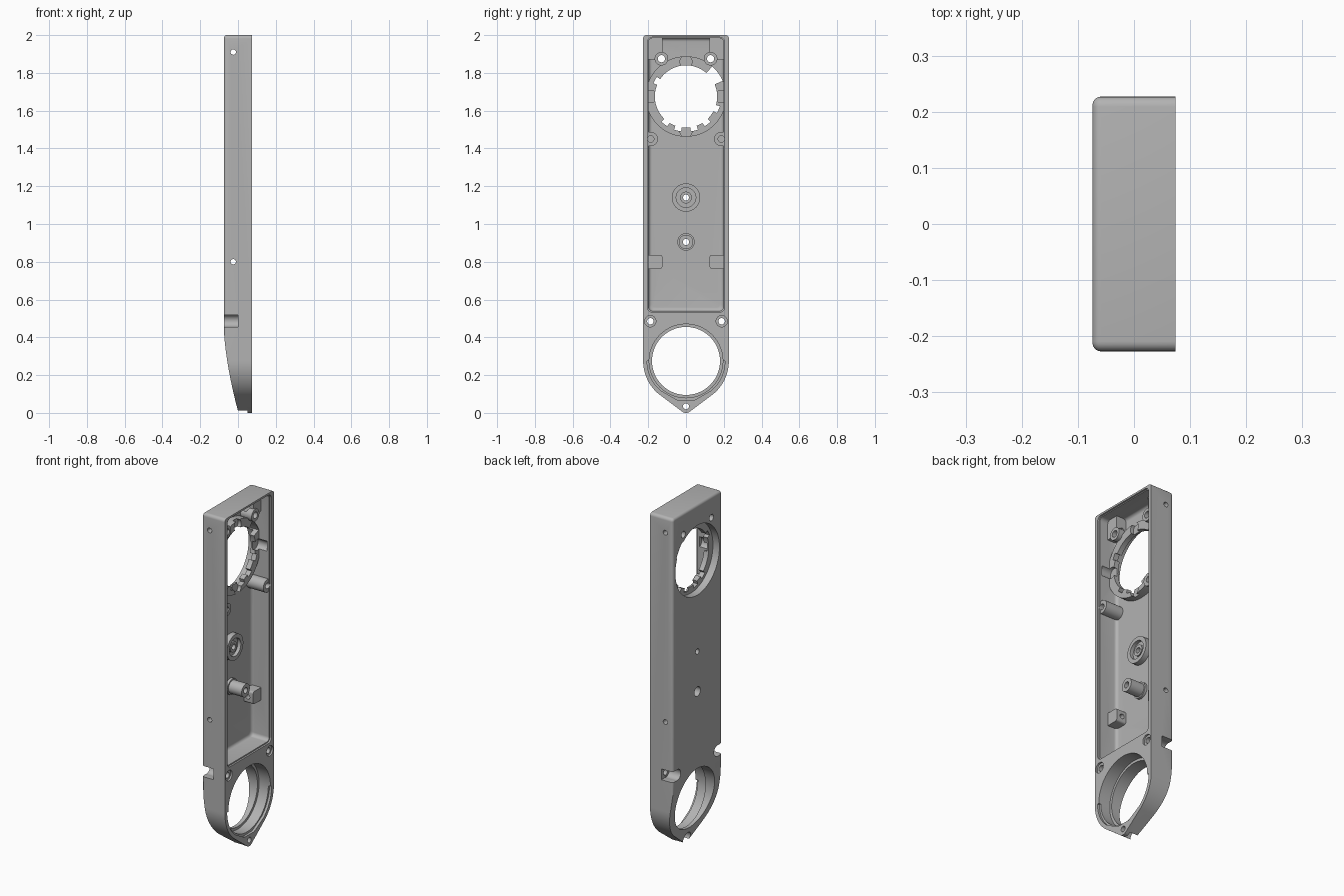
import bpy, bmesh, math

if "Cube" in bpy.data.objects:
    bpy.data.objects.remove(bpy.data.objects["Cube"])

BACK, FRONT = -0.074, 0.074      # shell runs along x, its open face looks to +x
FLOOR = -0.05


def arc(cy, cz, r, a0, a1, n=24):
    return [(cy + r * math.cos(math.radians(a0 + (a1 - a0) * i / n)),
             cz + r * math.sin(math.radians(a0 + (a1 - a0) * i / n))) for i in range(n + 1)]


def circle(cy, cz, r, n=48):
    return arc(cy, cz, r, 0, 360, n)[:-1]


def rect(y0, y1, z0, z1, r=0.0):
    if r <= 0:
        return [(y0, z0), (y1, z0), (y1, z1), (y0, z1)]
    return (arc(y1 - r, z1 - r, r, 0, 90, 6) + arc(y0 + r, z1 - r, r, 90, 180, 6)
            + arc(y0 + r, z0 + r, r, 180, 270, 6) + arc(y1 - r, z0 + r, r, 270, 360, 6))


def sector(cz, r, a0, a1):
    return [(0, cz)] + arc(0, cz, r, a0, a1, 12)


def loft(name, layers, axis='x'):
    """Closed solid through layers of (height, 2D points)."""
    bm = bmesh.new()
    rows = []
    for h, pts in layers:
        rows.append([bm.verts.new((h, a, b) if axis == 'x' else (a, h, b)) for a, b in pts])
    n = len(rows[0])
    for lo, hi in zip(rows, rows[1:]):
        for i in range(n):
            j = (i + 1) % n
            bm.faces.new((lo[i], lo[j], hi[j], hi[i]))
    bm.faces.new(rows[0][::-1])
    bm.faces.new(rows[-1])
    bmesh.ops.recalc_face_normals(bm, faces=bm.faces)
    me = bpy.data.meshes.new(name)
    bm.to_mesh(me)
    bm.free()
    ob = bpy.data.objects.new(name, me)
    bpy.context.collection.objects.link(ob)
    return ob


def outline(d):
    """Housing outline shrunk by d: square top, round bottom, small rounded tip."""
    w, t = 0.227 - d, 0.035 - d
    a = math.degrees(math.asin(0.8))
    return (arc(0.209, 1.982, 0.018 - d, 0, 90, 5) + arc(-0.209, 1.982, 0.018 - d, 90, 180, 5)
            + arc(0, 0.275, w, 180, 180 + a, 20) + arc(0, 0.035, t, 180 + a, 360 - a, 10)
            + arc(0, 0.275, w, 360 - a, 360, 20))


# Outer shell with a rounded back edge
R = 0.015
shell = [(BACK + R * (1 - math.sin(t)), outline(R * (1 - math.cos(t))))
         for t in [math.pi / 2 * (1 - i / 5) for i in range(6)]]
body = loft("housing", shell + [(FRONT, outline(0))])
bpy.context.view_layer.objects.active = body
body.select_set(True)


def combine(tool, op):
    tool.hide_render = True
    m = body.modifiers.new("bool", 'BOOLEAN')
    m.operation, m.object, m.solver = op, tool, 'EXACT'
    bpy.ops.object.modifier_apply(modifier=m.name)
    bpy.data.objects.remove(tool)


def cut(pts, h0, h1, axis='x'):
    combine(loft("cutter", [(h0, pts), (h1, pts)], axis), 'DIFFERENCE')


def add(pts, h0, h1):
    combine(loft("boss", [(h0, pts), (h1, pts)]), 'UNION')


# Curved underside of the lower end
curve = [(BACK - 0.001 + 0.075 * (i / 20) ** 1.6, 0.46 - 0.45 * i / 20) for i in range(21)]
cut([(-0.2, 0.47)] + curve + [(0.002, -0.1), (-0.2, -0.1)], -0.4, 0.4, 'y')

# Main cavity with a filleted floor, and a shallow rim step
F = 0.018
combine(loft("cavity", [(FLOOR + F * (1 - math.sin(t)),
                         rect(-0.198 + F * (1 - math.cos(t)), 0.198 - F * (1 - math.cos(t)),
                              0.54 + F * (1 - math.cos(t)), 1.984 - F * (1 - math.cos(t)), 0.022))
                        for t in [math.pi / 2 * (1 - i / 5) for i in range(6)]]
             + [(0.2, rect(-0.198, 0.198, 0.54, 1.984, 0.022))]), 'DIFFERENCE')
cut(rect(-0.205, 0.205, 0.533, 1.989, 0.028), 0.064, 0.2)

# Ring around the upper opening
UZ = 1.675
add(circle(0, UZ, 0.213, 72), -0.06, -0.002)

# Mirrored bosses and blocks
for s in (-1, 1):
    add(rect(min(s * 0.125, s * 0.212), max(s * 0.125, s * 0.212), 1.872, 1.993), -0.061, 0.012)
    add(circle(s * 0.13, 1.875, 0.036, 32), -0.062, 0.022)
    add(circle(s * 0.187, 1.45, 0.038, 32), -0.063, 0.06)
    add(rect(min(s * 0.125, s * 0.214), max(s * 0.125, s * 0.214), 0.763, 0.837, 0.012),
        -0.0615, 0.011)

# Central pivot cup and tall post
add(circle(0, 1.14, 0.075), -0.0625, -0.018)
cut(circle(0, 1.14, 0.052), -0.038, 0.1)
add(circle(0, 1.14, 0.031), -0.0605, -0.027)
cut(circle(0, 1.14, 0.016, 24), -0.2, 0.2)
add(circle(0, 0.905, 0.046), -0.0635, -0.035)
add(circle(0, 0.905, 0.038), -0.0645, 0.05)
cut(circle(0, 0.905, 0.017, 24), -0.2, 0.2)
cut(circle(0, 0.905, 0.028, 32), -0.2, 0.015)

# Upper opening: wide at the back, toothed ring in front
cut(circle(0, UZ, 0.204, 72), -0.2, -0.032)
cut(circle(0, UZ, 0.165, 72), -0.2, 0.2)
cut(sector(UZ, 0.211, 23, 49), -0.2, 0.2)
for a in (-128, -104, -76, -52, 152, -22):
    cut(sector(UZ, 0.186, a - 6, a + 6), -0.21, 0.21)
for y, z in ((0, 0.185), (0, -0.185), (0.185, 0), (-0.185, 0)):
    cut(circle(y, UZ + z, 0.032, 32), -0.022, 0.05)

# Lower round opening with a front counterbore and tapered ledge
LZ = 0.275
cut(circle(0, LZ, 0.18, 72), -0.2, 0.2)
cut(circle(0, LZ, 0.195, 72), 0.0, 0.2)
cut(arc(0, LZ, 0.206, 0, -50, 14) + [(0.045, 0.068), (-0.045, 0.068)]
    + arc(0, LZ, 0.206, -130, -180, 14), 0.06, 0.2)

# Screw holes, side notches and recesses
for s in (-1, 1):
    cut(circle(s * 0.13, 1.875, 0.019, 24), -0.2, 0.2)
    cut(circle(s * 0.187, 1.45, 0.017, 24), -0.03, 0.2)
    cut(circle(s * 0.187, 0.487, 0.0325, 32), -0.2, 0.0)
    cut(rect(min(s * 0.187, s * 0.3), max(s * 0.187, s * 0.3), 0.4555, 0.5185), -0.21, 0.0005)
    cut(circle(s * 0.189, 0.485, 0.03, 32), 0.064, 0.21)
    cut(circle(s * 0.189, 0.485, 0.017, 24), -0.2, 0.22)
cut(circle(0, 0.035, 0.016, 24), -0.2, 0.2)
cut(circle(0, 0.03, 0.033, 32), -0.2, 0.05)

# Cross holes through both side walls
for z in (0.8, 1.91):
    cut(circle(-0.025, z, 0.014, 24), -0.4, 0.4, 'y')

# Finish
mat = bpy.data.materials.new("plain grey")
mat.diffuse_color = (0.45, 0.45, 0.45, 1)
mat.use_nodes = True
mat.node_tree.nodes["Principled BSDF"].inputs["Base Color"].default_value = mat.diffuse_color
body.data.materials.clear()
body.data.materials.append(mat)
for p in body.data.polygons:
    p.material_index = 0
bpy.ops.object.shade_smooth_by_angle(angle=math.radians(30))
